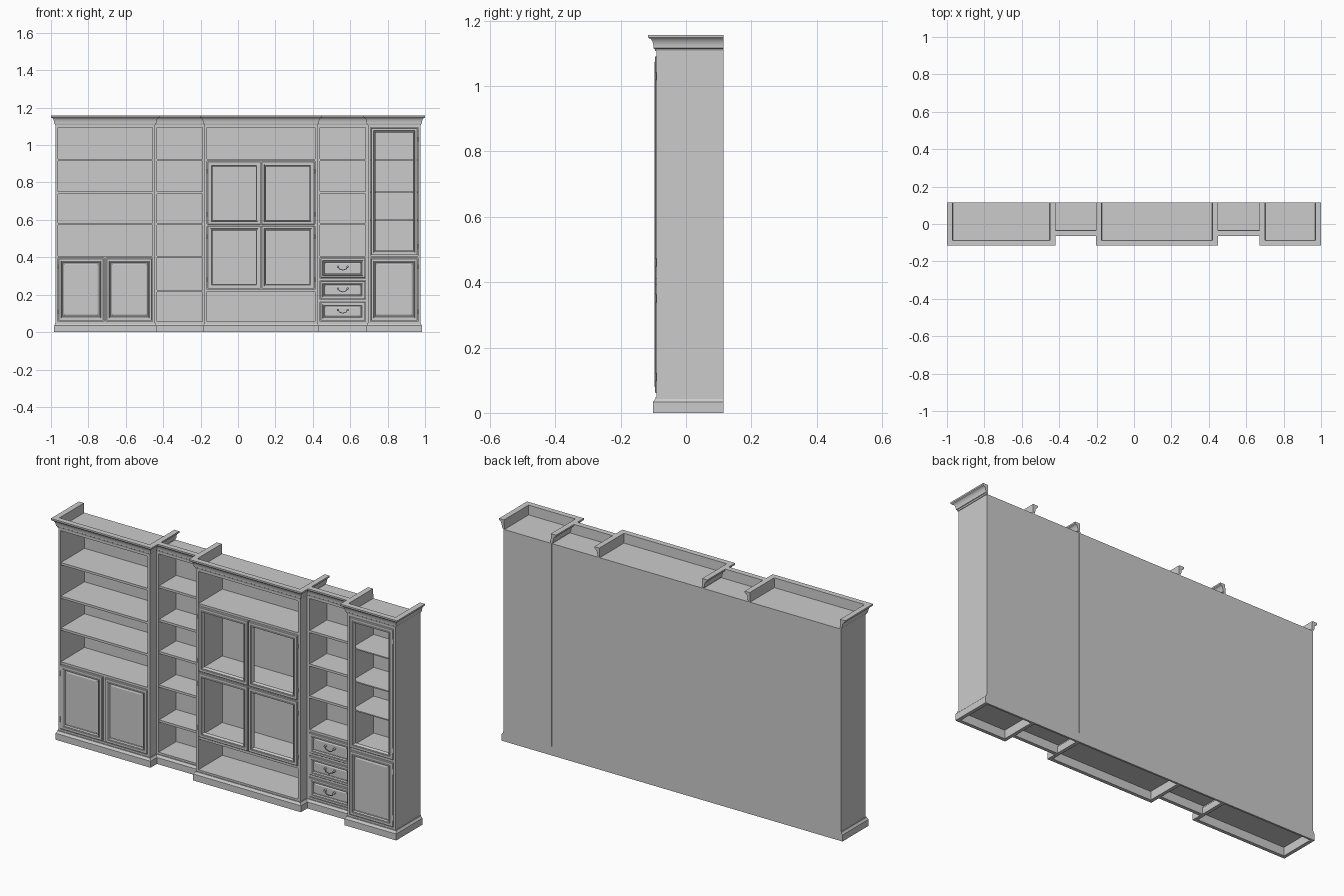
import bpy, math
from mathutils import Vector

if "Cube" in bpy.data.objects:
    bpy.data.objects.remove(bpy.data.objects["Cube"])

BACK, TOP, T = 0.115, 1.107, 0.013      # back plane, carcass top, board thickness


def mesh(name, verts, faces):
    me = bpy.data.meshes.new(name)
    me.from_pydata(verts, [], faces)
    ob = bpy.data.objects.new(name, me)
    bpy.context.collection.objects.link(ob)
    return ob


def box(name, x0, x1, y0, y1, z0, z1):
    v = [(x, y, z) for x in (x0, x1) for y in (y0, y1) for z in (z0, z1)]
    f = [(0, 1, 3, 2), (4, 6, 7, 5), (0, 4, 5, 1), (2, 3, 7, 6), (0, 2, 6, 4), (1, 5, 7, 3)]
    return mesh(name, v, f)


def moulding(name, x0, x1, yf, profile, returns):
    """Sweep a closed (outward, z) profile along the front, with mitred side returns."""
    def path(o):
        if returns:
            return [(x0 - o, BACK), (x0 - o, yf - o), (x1 + o, yf - o), (x1 + o, BACK)]
        return [(x0, yf - o), (x1, yf - o)]
    n, m = len(profile), len(path(0))
    v = [(*path(o)[i], z) for i in range(m) for o, z in profile]
    f = [(i * n + j, (i + 1) * n + j, (i + 1) * n + (j + 1) % n, i * n + (j + 1) % n)
         for i in range(m - 1) for j in range(n)]
    f += [tuple(range(n)), tuple(reversed(range((m - 1) * n, m * n)))]
    return mesh(name, v, f)


def framed_front(name, x0, x1, z0, z1, y, solid, k=1.0):
    """Door or drawer front: nested rectangles, given as (inset, depth behind y)."""
    prof = [(0, 0.016), (0, 0.002), (0.002, 0), (0.014, 0), (0.015, 0.003), (0.017, 0.003),
            (0.018, -0.002), (0.021, -0.002), (0.025, 0.005)]
    prof += [(0.029, 0.005), (0.033, 0.003)] if solid else [(0.025, 0.016)]
    v, f = [], []
    for i, d in prof:
        i *= k
        v += [(x0 + i, y + d, z0 + i), (x1 - i, y + d, z0 + i),
              (x1 - i, y + d, z1 - i), (x0 + i, y + d, z1 - i)]
    n = len(prof)
    for r in range(n - 1 if solid else n):
        s = (r + 1) % n
        f += [(r * 4 + j, r * 4 + (j + 1) % 4, s * 4 + (j + 1) % 4, s * 4 + j) for j in range(4)]
    if solid:
        f += [(3, 2, 1, 0), tuple(range(4 * n - 4, 4 * n))]
    return mesh(name, v, f)


def cylinder(name, loc, r, h, axis):
    bpy.ops.mesh.primitive_cylinder_add(vertices=12, radius=r, depth=h, location=loc,
                                        rotation=(math.pi / 2 if axis == 'Y' else 0, 0, 0))
    ob = bpy.context.object
    ob.name = name
    bpy.ops.object.shade_smooth_by_angle()
    return ob


def pull_handle(name, x, y, z):
    """Drop handle: two round posts and a curved bail."""
    for s in (-1, 1):
        cylinder(name + "_post", (x + s * 0.026, y - 0.004, z + 0.008), 0.006, 0.010, 'Y')
    cu = bpy.data.curves.new(name, 'CURVE')
    cu.dimensions, cu.bevel_depth, cu.bevel_resolution, cu.use_fill_caps = '3D', 0.0025, 1, True
    pts = [(-0.031, 0.008), (-0.024, 0.006), (-0.018, -0.004), (-0.008, -0.007), (0, -0.010),
           (0.008, -0.007), (0.018, -0.004), (0.024, 0.006), (0.031, 0.008)]
    sp = cu.splines.new('POLY')
    sp.points.add(len(pts) - 1)
    for p, (a, b) in zip(sp.points, pts):
        p.co = (x + a, y - 0.009, z + b, 1)
    ob = bpy.data.objects.new(name, cu)
    bpy.context.collection.objects.link(ob)
    bpy.ops.object.select_all(action='DESELECT')
    bpy.context.view_layer.objects.active = ob
    ob.select_set(True)
    bpy.ops.object.convert(target='MESH')
    bpy.ops.object.shade_smooth_by_angle()


# Moulding profiles: cornice with a cove, plinth with a sloped top
cove = [(0.022 - 0.014 * math.cos(a), 1.116 + 0.030 * math.sin(a))
        for a in [i * math.pi / 12 for i in range(7)]]
CROWN = [(-0.006, TOP), (0.003, TOP), (0.005, 1.114)] + cove + \
        [(0.025, 1.149), (0.025, 1.157), (-0.004, 1.157)]
PLINTH = [(-0.008, 0), (0.010, 0), (0.010, 0.034), (0.007, 0.037), (0.003, 0.043),
          (0.003, 0.048), (-0.008, 0.048)]

# Bays: name, left, right, front, side returns, shelf centres
DEEP, SHALLOW = -0.091, -0.038
bays = [
    ("left_bookcase", -0.975, -0.445, DEEP, True, [0.92, 0.745, 0.578, 0.402]),
    ("left_link", -0.445, -0.178, SHALLOW, False, [0.92, 0.745, 0.578, 0.402, 0.22]),
    ("centre_unit", -0.178, 0.424, DEEP, True, [0.92, 0.571, 0.223]),
    ("right_link", 0.426, 0.695, SHALLOW, False, [0.92, 0.745, 0.578, 0.402, 0.281, 0.168]),
    ("display_cabinet", 0.696, 0.975, DEEP, True, [0.402]),
]
for name, x0, x1, yf, ret, shelves in bays:
    for tag, a, b in (("left", x0, x0 + T), ("right", x1 - T, x1)):
        box(f"{name}_{tag}_side", a, b, yf, BACK, 0.045, TOP)
    box(name + "_top", x0 + T, x1 - T, yf, BACK - 0.008, TOP - T, TOP)
    box(name + "_floor", x0 + T, x1 - T, yf, BACK - 0.008, 0.045, 0.058)
    box(name + "_back", x0 + T, x1 - T, BACK - 0.008, BACK, 0.045, TOP)
    for z in shelves:
        box(name + "_shelf", x0 + T, x1 - T, yf + 0.003, BACK - 0.008, z - 0.006, z + 0.006)
    moulding(name + "_cornice", x0, x1, yf, CROWN, ret)
    moulding(name + "_plinth", x0, x1, yf, PLINTH, ret)
    box(name + "_plinth_back", x0, x1, BACK - 0.010, BACK, 0, 0.045)

# Thin shelves behind the open display door
for z in (0.92, 0.748, 0.598):
    box("display_shelf", 0.709, 0.962, -0.070, BACK - 0.008, z - 0.003, z + 0.003)

# Divider and solid doors of the left bookcase
box("cupboard_divider", -0.717, -0.705, DEEP + 0.003, BACK - 0.008, 0.058, 0.396)
YD = DEEP - 0.004
framed_front("left_cupboard_door", -0.960, -0.719, 0.061, 0.394, YD, True)
framed_front("right_cupboard_door", -0.703, -0.460, 0.061, 0.394, YD, True)

# Display cabinet doors: open frame above, solid below
framed_front("display_door", 0.711, 0.960, 0.411, 1.091, YD, False)
framed_front("lower_cabinet_door", 0.711, 0.960, 0.061, 0.394, YD, True)

# Four open-framed doors of the centre unit
for z0, z1 in ((0.232, 0.567), (0.575, 0.911)):
    framed_front("centre_left_door", -0.162, 0.121, z0, z1, YD, False)
    framed_front("centre_right_door", 0.126, 0.408, z0, z1, YD, False)

# Drawers with drop handles
for z0, z1 in ((0.061, 0.160), (0.176, 0.273), (0.289, 0.394)):
    framed_front("drawer_front", 0.441, 0.680, z0, z1, SHALLOW - 0.004, True, 0.85)
    pull_handle("drawer_handle", 0.5605, SHALLOW - 0.002, (z0 + z1) / 2)

# Hinge barrels
for x, heights in ((-0.165, (0.28, 0.51, 0.63, 0.86)), (0.411, (0.28, 0.51, 0.63, 0.86)),
                   (0.962, (0.11, 0.35, 0.46, 1.03)), (-0.962, (0.11, 0.35))):
    for z in heights:
        cylinder("hinge", (x, DEEP - 0.003, z), 0.003, 0.024, 'Z')

# Consistent outward normals
import bmesh
for ob in bpy.data.objects:
    bm = bmesh.new()
    bm.from_mesh(ob.data)
    bmesh.ops.recalc_face_normals(bm, faces=bm.faces)
    bm.to_mesh(ob.data)
    bm.free()
